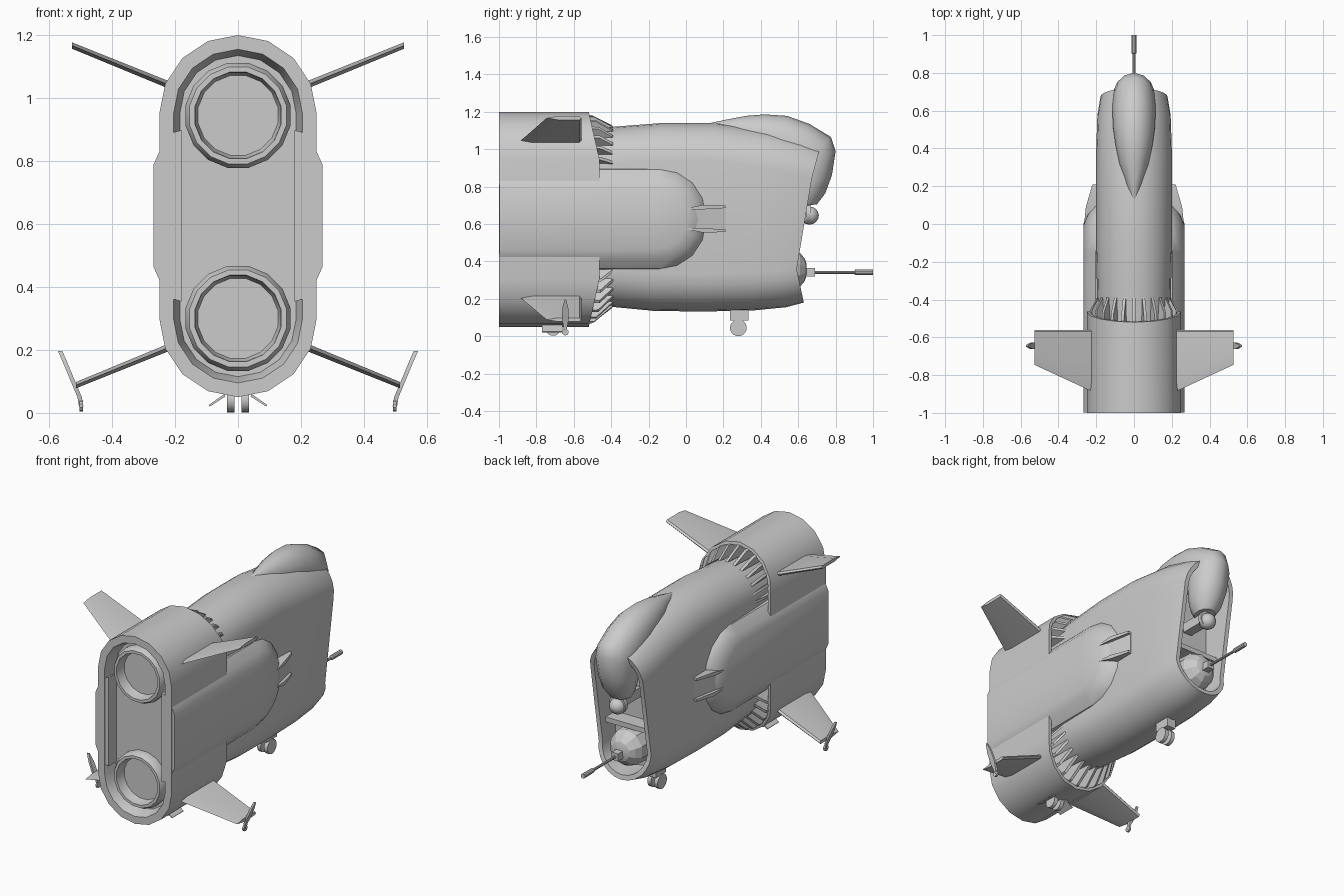
import bpy, bmesh, math
from mathutils import Vector

if "Cube" in bpy.data.objects:
    bpy.data.objects.remove(bpy.data.objects["Cube"])

grey = bpy.data.materials.new("hull grey")
grey.diffuse_color = (0.6, 0.6, 0.6, 1)
grey.use_nodes = True
grey.node_tree.nodes["Principled BSDF"].inputs["Base Color"].default_value = grey.diffuse_color


def finish(name, bm, angle=35):
    bmesh.ops.recalc_face_normals(bm, faces=bm.faces)
    me = bpy.data.meshes.new(name)
    bm.to_mesh(me)
    bm.free()
    me.materials.append(grey)
    me.shade_smooth()
    me.set_sharp_from_angle(angle=math.radians(angle))
    ob = bpy.data.objects.new(name, me)
    bpy.context.collection.objects.link(ob)
    return ob


def loft(name, rings, caps=(True, True), angle=35):
    """Skin a list of equally long closed rings."""
    bm = bmesh.new()
    vr = [[bm.verts.new(p) for p in r] for r in rings]
    n = len(vr[0])
    for a, b in zip(vr, vr[1:]):
        for i in range(n):
            j = (i + 1) % n
            bm.faces.new((a[i], a[j], b[j], b[i]))
    if caps[0]:
        bm.faces.new(vr[0])
    if caps[1]:
        bm.faces.new(vr[-1])
    return finish(name, bm, angle)


def stadium(half, top, bottom, yf, n=8):
    """Upright pill outline; yf gives y from z."""
    pts = []
    for c, start in ((top - half, 0), (bottom + half, math.pi)):
        for i in range(n + 1):
            a = start + math.pi * i / n
            z = c + half * math.sin(a)
            pts.append((half * math.cos(a), yf(z), z))
    return pts


def lathe(name, profile, z, n=16, x=0, y=0, axis='Y', caps=(True, True), angle=35):
    """Turned part: profile of (radius, distance along axis)."""
    rings = []
    for r, d in profile:
        ring = []
        for i in range(n):
            a = 2 * math.pi * (i + .5) / n
            u, v = r * math.cos(a), r * math.sin(a)
            ring.append((x + u, y + d, z + v) if axis == 'Y' else (x + d, y + u, z + v))
        rings.append(ring)
    return loft(name, rings, caps, angle)


def ball(r, n=8):
    return [(max(r * math.sin(math.pi * i / n), .001), -r * math.cos(math.pi * i / n))
            for i in range(n + 1)]


def box(name, x0, x1, y0, y1, z0, z1):
    return loft(name, [[(x0, y, z0), (x1, y, z0), (x1, y, z1), (x0, y, z1)] for y in (y0, y1)])


def mirrored(ob):
    m = ob.modifiers.new("mirror", 'MIRROR')
    m.use_axis = (True, False, False)
    return ob


# engine shroud: recessed rear plate, outer skin, open slanted front lip
def lip(z):
    return -0.52 + 0.09 * min(1, max(0, (0.575 - abs(z - 0.625)) / 0.4))


def flat(y):
    return lambda z: y


loft("engine_shroud", [
    stadium(.17, 1.12, .13, flat(-.92)),
    stadium(.185, 1.135, .115, flat(-.92)),
    stadium(.20, 1.15, .10, flat(-.985)),
    stadium(.205, 1.155, .095, flat(-1)),
    stadium(.25, 1.20, .05, flat(-1)),
    stadium(.25, 1.20, .05, lip),
    stadium(.232, 1.182, .068, lip),
    stadium(.225, 1.175, .075, flat(-.62)),
    stadium(.15, 1.10, .15, flat(-.62))])

# engine nozzles with hollow bowls
for label, z in (("upper", .945), ("lower", .30)):
    prof = [(.17, .0), (.17, -.035), (.157, -.06), (.14, -.06)]
    prof += [(max(.138 * math.cos(a), .002), -.05 + .15 * math.sin(a))
             for a in [math.pi / 2 * i / 7 for i in range(8)]]
    lathe(label + "_nozzle", [(r, d - .92) for r, d in prof], z, 16, caps=(False, True))


# main hull with chevron nose opening
def nose(z):
    return .57 + (z - .46) * .268 if z > .46 else .57 + (.46 - z) * .214


def station(t):
    return lambda z: -.62 + t * (nose(z) + .62)


hull = [(0, .185, 1.10, .18), (.17, .195, 1.12, .158), (.36, .2, 1.14, .135),
        (.57, .2, 1.14, .132), (.78, .2, 1.105, .138), (.92, .194, 1.06, .155), (1, .178, 1.02, .18)]
rings = [stadium(w, t, b, station(s), 12) for s, w, t, b in hull]
rings += [stadium(.152, .99, .208, station(1), 12), stadium(.148, .985, .212, flat(.47), 12)]
loft("main_hull", rings)
box("nose_divider", -.155, .155, .45, .565, .47, .50)

# cooling fins between shroud and hull
bm = bmesh.new()
for zc, hc, s in ((.95, .93, 1), (.30, .35, -1)):
    for i in range(13):
        a = math.pi * i / 12
        d = Vector((math.cos(a), 0, s * math.sin(a)))
        side = Vector((-d.z, 0, d.x)) * .008
        o, h = Vector((0, 0, zc)), Vector((0, 0, hc))
        tri = [(h + d * .18, -.60), (o + d * .234, -.60),
               (o + d * .232, -.505 + .05 * abs(d.x)), (h + d * .196, -.39)]
        sides = [[bm.verts.new(p + k * side + Vector((0, y, 0))) for p, y in tri] for k in (-1, 1)]
        bm.faces.new(sides[0])
        bm.faces.new(sides[1])
        for k in range(4):
            m = (k + 1) % 4
            bm.faces.new((sides[0][k], sides[0][m], sides[1][m], sides[1][k]))
finish("cooling_fins", bm)


# side fairings: chamfered slab with rounded front end
def fairing(x, half, front, r):
    c = .626
    pts = [(x, -.998, c - half)]
    for i in range(9):
        a = -math.pi / 2 + math.pi * i / 8
        z = math.copysign(abs(math.sin(a)) ** .9, math.sin(a)) * half
        pts.append((x, front - r + r * math.cos(a), c + z))
    return pts + [(x, -.998, c + half)]


mirrored(loft("side_fairing", [fairing(.18, .272, .115, .26), fairing(.205, .265, .105, .25),
                               fairing(.245, .215, .06, .21), fairing(.268, .163, .0, .16)]))
# forked wedges ahead of the fairings
mirrored(loft("fairing_wedge", [
    [(.19, y, .628 - h), (x, y, .628 - h), (x, y, .628 + h), (.19, y, .628 + h)]
    for y, x, h in ((-.02, .262, .045), (.09, .235, .055), (.21, .203, .06))]))
for z, s in ((.69, 1), (.566, -1)):
    mirrored(loft("wedge_fork", [
        [(.19, y, z - h + k), (x, y, z - h + k), (x, y, z + h + k), (.19, y, z + h + k)]
        for y, x, h, k in ((.0, .264, .003, -.01 * s), (.09, .255, .012, 0), (.21, .22, .007, .002 * s))]))

# four swept wings
for label, r, t in (("upper", (.215, 1.04), (.528, 1.167)), ("lower", (.215, .21), (.515, .088))):
    rings = []
    for (x, z), back, th in ((r, -.89, .012), (t, -.745, .01)):
        rings.append([(x, back, z), (x, back + .06, z + th), (x, -.57, z + th), (x, -.56, z),
                      (x, -.57, z - th), (x, back + .06, z - th)])
    mirrored(loft(label + "_wing", rings))

# wingtip blades and small wheels
rings = []
for x, z, w in ((.565, .197, .004), (.545, .15, .016), (.52, .09, .018), (.503, .05, .010), (.498, .02, .006)):
    rings.append([(x - .007, -.645 - w, z), (x + .007, -.645 - w, z),
                  (x + .007, -.645 + w, z), (x - .007, -.645 + w, z)])
mirrored(loft("wingtip_blade", rings))
mirrored(lathe("wingtip_wheel", [(.018, -.006), (.018, .006)], .022, 10, x=.498, y=-.645, axis='X'))

# cockpit pod: (outer y, z), (inner y, z), half width
pod = [(.12, 1.138, .15, 1.10, .008), (.20, 1.155, .23, 1.04, .045), (.32, 1.178, .33, .99, .08),
       (.42, 1.186, .41, .95, .10), (.54, 1.178, .47, .92, .113), (.66, 1.135, .50, .88, .117),
       (.775, 1.065, .53, .85, .115), (.80, .99, .54, .82, .114), (.78, .86, .54, .77, .105),
       (.745, .765, .55, .73, .09), (.70, .705, .57, .69, .06)]
rings = []
for y0, z0, y1, z1, w in pod:
    ring = []
    for i in range(14):
        a = 2 * math.pi * i / 14
        k = (1 - math.cos(a)) / 2
        ring.append((w * math.sin(a), y0 + (y1 - y0) * k, z0 + (z1 - z0) * k))
    rings.append(ring)
loft("cockpit_pod", rings, angle=40)

# sensor ball below the pod
lathe("sensor_ball", ball(.05), .645, 12, y=.66)
lathe("sensor_collar", [(.056, -.012), (.056, .012)], .655, 12, y=.655)
box("sensor_mount", -.03, .03, .48, .65, .64, .70)

# nose gun
lathe("gun_turret", [(.115, -.1), (.11, .0), (.09, .035), (.06, .06), (.03, .07)], .355, 10, y=.575, angle=20)
box("gun_mount", -.022, .022, .62, .69, .32, .366)
lathe("gun_barrel", [(.008, .68), (.008, .90), (.014, .905), (.014, 1.0)], .342, 10)

# nose landing gear
box("nose_gear_strut", -.03, .03, .235, .335, .085, .14)
mirrored(lathe("nose_wheel", [(.045, -.012), (.045, .012)], .045, 16, x=.023, y=.28, axis='X'))

# rear landing gear, half retracted, with splayed doors
mirrored(lathe("rear_wheel", [(.04, -.012), (.04, .012)], .042, 16, x=.023, y=-.71, axis='X'))
mirrored(loft("rear_gear_door", [
    [(.04, y, .052), (.09, y, .02), (.093, y, .025), (.043, y, .06)] for y in (-.77, -.66)]))
